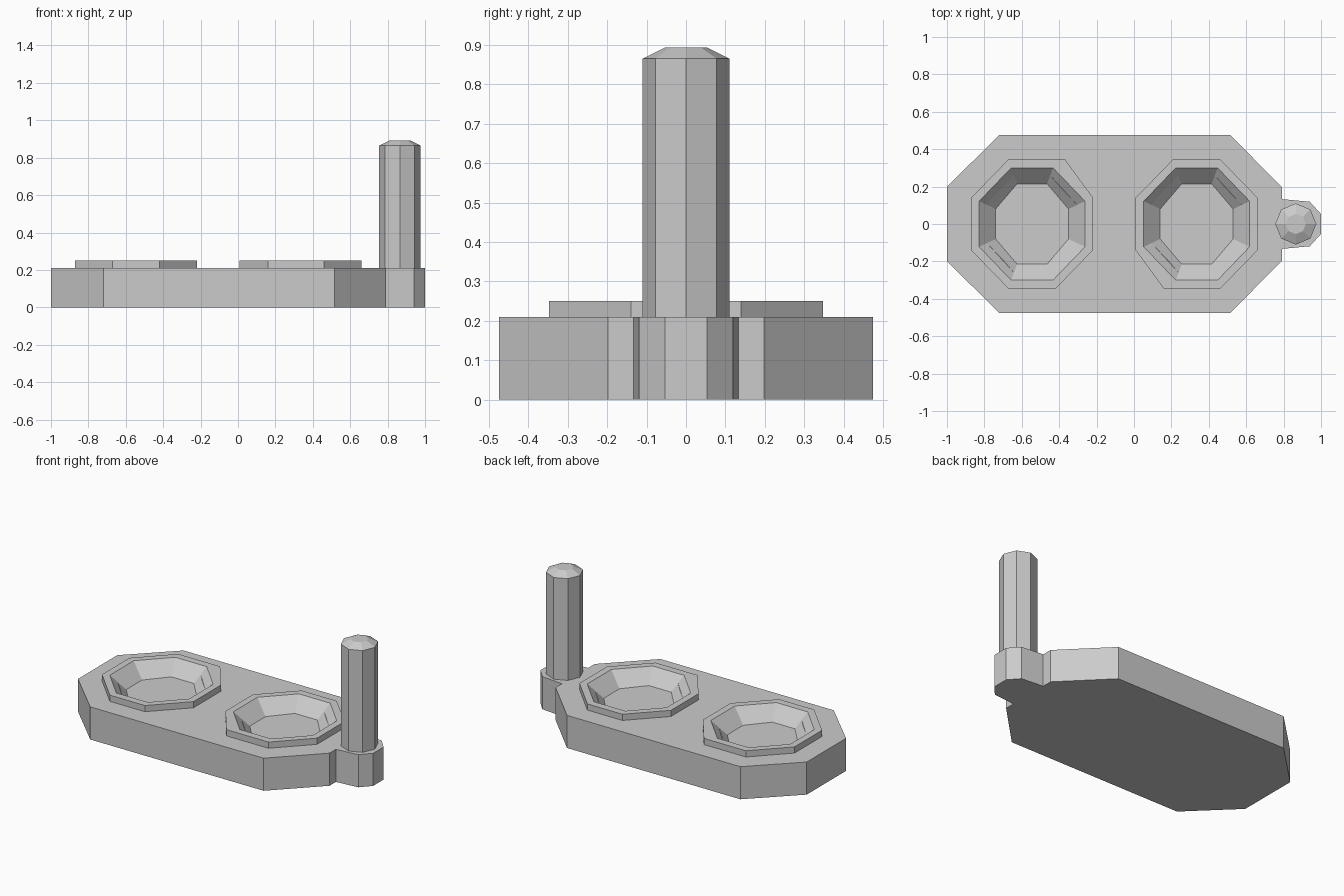
import bpy, bmesh, math

cube = bpy.data.objects.get("Cube")
if cube:
    bpy.data.objects.remove(cube, do_unlink=True)

grey = bpy.data.materials.new("plain grey")
grey.use_nodes = True
colour = (0.6, 0.6, 0.6, 1)
grey.diffuse_color = colour
grey.node_tree.nodes["Principled BSDF"].inputs["Base Color"].default_value = colour


def loft(name, rings):
    """Closed solid through stacked rings, each given as (points, z)."""
    bm = bmesh.new()
    loops = [[bm.verts.new((x, y, z)) for x, y in pts] for pts, z in rings]
    for a, b in zip(loops, loops[1:]):
        n = len(a)
        for i in range(n):
            j = (i + 1) % n
            bm.faces.new((a[i], a[j], b[j], b[i]))
    bm.faces.new(loops[0][::-1])
    bm.faces.new(loops[-1])
    bmesh.ops.recalc_face_normals(bm, faces=bm.faces)
    mesh = bpy.data.meshes.new(name)
    bm.to_mesh(mesh)
    bm.free()
    mesh.materials.append(grey)
    obj = bpy.data.objects.new(name, mesh)
    bpy.context.collection.objects.link(obj)
    return obj


def octagon(cx, hx, hy, fx, fy, skew=0, turn=1):
    """Eight sides, half extents hx, hy and half flats fx, fy; skew widens one corner."""
    pts = [(hx, -fy), (hx, fy), (fx + skew, hy), (-fx, hy),
           (-hx, fy), (-hx, -fy), (-fx, -hy), (fx, -hy)]
    return [(cx + turn * x, turn * y) for x, y in pts]


def circle(cx, r):
    return [(cx + r * math.cos(k * math.pi / 4), r * math.sin(k * math.pi / 4))
            for k in range(8)]


def cut(obj, cutter):
    mod = obj.modifiers.new("cut", 'BOOLEAN')
    mod.operation = 'DIFFERENCE'
    mod.solver = 'EXACT'
    mod.object = cutter
    bpy.context.view_layer.objects.active = obj
    bpy.ops.object.modifier_apply(modifier=mod.name)


# Base plate with a small lug at the +x end
half = [(-1, 0.2), (-0.72, 0.475), (0.515, 0.475), (0.79, 0.198),
        (0.79, 0.133), (0.94, 0.119), (1, 0.053)]
outline = half + [(x, -y) for x, y in reversed(half)]
base = loft("base_plate", [(outline, 0), (outline, 0.21)])

# Two raised rims with sunken bowls
for side, cx, turn in (("right", -0.545, 1), ("left", 0.335, -1)):
    outer = octagon(cx, 0.326, 0.347, 0.125, 0.14, 0.05, turn)
    rim = loft(side + "_rim", [(outer, 0.21), (outer, 0.25)])
    bowl = loft(side + "_bowl_cutter", [
        (octagon(cx, 0.195, 0.215, 0.08, 0.08, 0, turn), 0.165),
        (octagon(cx, 0.283, 0.3, 0.112, 0.122, 0, turn), 0.25),
        (octagon(cx, 0.283, 0.3, 0.112, 0.122, 0, turn), 0.35)])
    bowl.hide_render = True
    cut(base, bowl)
    cut(rim, bowl)
    bpy.data.objects.remove(bowl, do_unlink=True)

# Upright peg with a bevelled cap
loft("peg", [(circle(0.865, 0.11), 0.2), (circle(0.865, 0.11), 0.865),
             (circle(0.865, 0.054), 0.893)])
